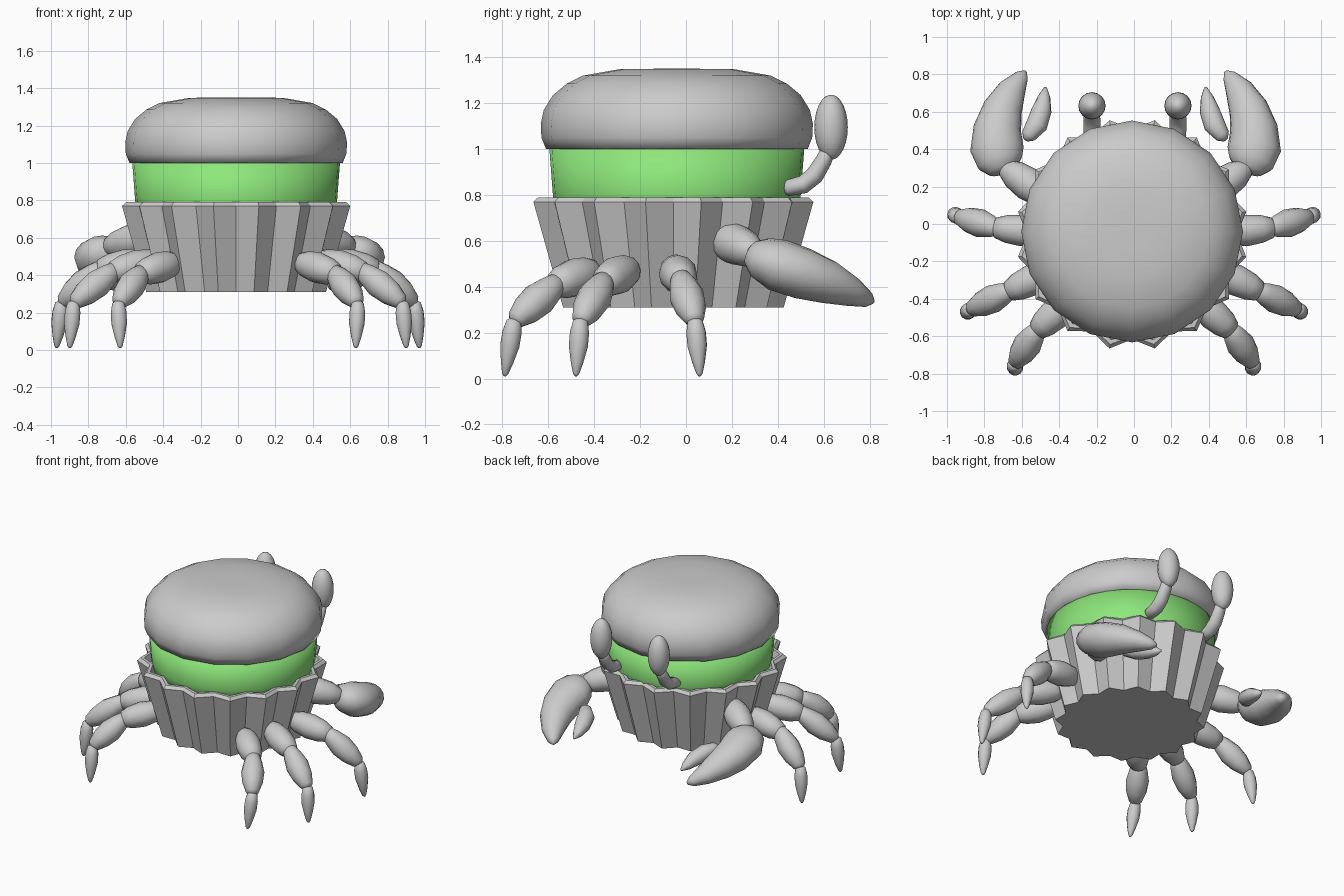
import bpy, bmesh, math
from mathutils import Vector


def make(name, rings, smooth=True, mat=None):
    """Skin a list of vertex rings, capped at both ends."""
    bm = bmesh.new()
    vs = [[bm.verts.new(p) for p in r] for r in rings]
    n = len(rings[0])
    for a, b in zip(vs, vs[1:]):
        for i in range(n):
            j = (i + 1) % n
            bm.faces.new((a[i], a[j], b[j], b[i]))
    bm.faces.new(vs[0][::-1])
    bm.faces.new(vs[-1])
    bmesh.ops.recalc_face_normals(bm, faces=bm.faces[:])
    me = bpy.data.meshes.new(name)
    bm.to_mesh(me)
    bm.free()
    ob = bpy.data.objects.new(name, me)
    bpy.context.collection.objects.link(ob)
    for p in me.polygons:
        p.use_smooth = smooth
    if mat:
        me.materials.append(mat)
    return ob


def circle(cx, cy, r, z, n, r2=None):
    """Ring around z; r2 alternates the radius for pleats."""
    out = []
    for i in range(n):
        a = 2 * math.pi * i / n
        q = r2 if r2 and i % 2 == 0 else r
        out.append((cx + q * math.cos(a), cy + q * math.sin(a), z))
    return out


def loft(name, pts, sizes, n=12):
    """Tube along pts; sizes are (half width, half height)."""
    pts = [Vector(p) for p in pts]
    rings = []
    for i, p in enumerate(pts):
        d = (pts[min(i + 1, len(pts) - 1)] - pts[max(i - 1, 0)]).normalized()
        side = d.cross(Vector((0, 0, 1))).normalized()
        up = side.cross(d)
        w, h = sizes[i]
        rings.append([p + side * w * math.cos(2 * math.pi * k / n)
                      + up * h * math.sin(2 * math.pi * k / n) for k in range(n)])
    return make(name, rings)


def limb(name, a, b, profile):
    """Straight limb segment; profile lists (fraction, radius)."""
    a, b = Vector(a), Vector(b)
    return loft(name, [a.lerp(b, t) for t, r in profile], [(r, r) for t, r in profile])


# Pleated paper cup with a rim sloping up to the inside
C = (-0.01, -0.055)
make("pleated_cup", [circle(*C, 0.49, 0.31, 32, 0.44),
                     circle(*C, 0.622, 0.77, 32, 0.562),
                     circle(*C, 0.60, 0.79, 32, 0.545),
                     circle(*C, 0.575, 0.79, 32, 0.525),
                     circle(*C, 0.56, 0.74, 32, 0.51)], smooth=False)

# Green filling
green = bpy.data.materials.new("green")
green.diffuse_color = (0.27, 0.8, 0.2, 1)
B = (-0.01, -0.04)
make("green_filling", [circle(*B, 0.53, 0.72, 32), circle(*B, 0.54, 0.80, 32),
                       circle(*B, 0.556, 1.01, 32)], mat=green)

# Domed top
dome = [(0.55, 1.0), (0.57, 1.0), (0.59, 1.05), (0.593, 1.11), (0.58, 1.17), (0.54, 1.235),
        (0.48, 1.285), (0.41, 1.32), (0.25, 1.348), (0.1, 1.35)]
make("domed_top", [circle(*B, r, z, 16) for r, z in dome])

# Walking legs: hip, two knees and tip
legs = {
    "rear": [(0.33, -0.40, 0.47), (0.52, -0.57, 0.41), (0.64, -0.75, 0.25), (0.63, -0.79, 0.01)],
    "middle": [(0.42, -0.24, 0.48), (0.67, -0.36, 0.42), (0.88, -0.46, 0.25), (0.90, -0.48, 0.01)],
    "front": [(0.46, -0.05, 0.48), (0.74, -0.02, 0.43), (0.945, 0.04, 0.25), (0.97, 0.06, 0.01)],
}
THIGH = [(-0.03, 0.03), (0, 0.05), (0.2, 0.072), (0.5, 0.084), (0.8, 0.074), (1, 0.055), (1.06, 0.02)]
SHIN = [(-0.1, 0.025), (-0.05, 0.045), (0.12, 0.06), (0.4, 0.076), (0.7, 0.067), (0.95, 0.043), (1.02, 0.02)]
TIP = [(-0.04, 0.02), (0, 0.033), (0.2, 0.043), (0.45, 0.043), (0.75, 0.028), (0.95, 0.014), (1, 0.005)]

for s, side in ((-1, "left"), (1, "right")):
    for key, pts in legs.items():
        p = [(s * x, y, z) for x, y, z in pts]
        for i, (part, prof) in enumerate((("thigh", THIGH), ("shin", SHIN), ("foot", TIP))):
            limb(f"{side}_{key}_leg_{part}", p[i], p[i + 1], prof)

    # Claw arm, claw and small finger, mirrored about x = -0.045
    def m(pts):
        return [(-0.045 + s * x, y, z) for x, y, z in pts]

    arm = m([(0.40, 0.13, 0.62), (0.645, 0.30, 0.55)])
    limb(f"{side}_claw_arm", arm[0], arm[1],
         [(-0.05, 0.03), (0, 0.055), (0.25, 0.08), (0.5, 0.09), (0.8, 0.077), (1, 0.05), (1.08, 0.02)])
    loft(f"{side}_claw", m([(0.65, 0.275, 0.55), (0.655, 0.29, 0.545), (0.67, 0.33, 0.525),
                            (0.688, 0.40, 0.495), (0.685, 0.51, 0.457), (0.655, 0.62, 0.42),
                            (0.605, 0.72, 0.378), (0.555, 0.79, 0.345), (0.535, 0.815, 0.335)]),
         [(0.03, 0.03), (0.08, 0.06), (0.122, 0.095), (0.143, 0.115), (0.128, 0.112),
          (0.105, 0.095), (0.075, 0.065), (0.038, 0.035), (0.01, 0.01)], 16)
    loft(f"{side}_claw_finger", m([(0.535, 0.45, 0.46), (0.52, 0.47, 0.455), (0.475, 0.53, 0.435),
                                   (0.448, 0.61, 0.41), (0.435, 0.68, 0.385), (0.428, 0.73, 0.37)]),
         [(0.015, 0.015), (0.04, 0.04), (0.058, 0.052), (0.053, 0.05), (0.033, 0.032), (0.008, 0.008)])

    # Eye stalk and eye
    ex = 0.005 + s * 0.23
    loft(f"{side}_eye_stalk", [(ex, 0.425, 0.83), (ex, 0.44, 0.83), (ex, 0.51, 0.845), (ex, 0.56, 0.885),
                               (ex, 0.60, 0.95), (ex, 0.625, 1.01)],
         [(0.02, 0.02), (0.042, 0.035), (0.045, 0.04), (0.045, 0.04), (0.042, 0.036), (0.036, 0.03)])
    eye = [(0.073 * math.sin(a), 1.095 - 0.142 * math.cos(a))
           for a in [math.pi * (0.03 + 0.94 * k / 12) for k in range(13)]]
    make(f"{side}_eye", [circle(ex, 0.632, r, z, 16) for r, z in eye])
